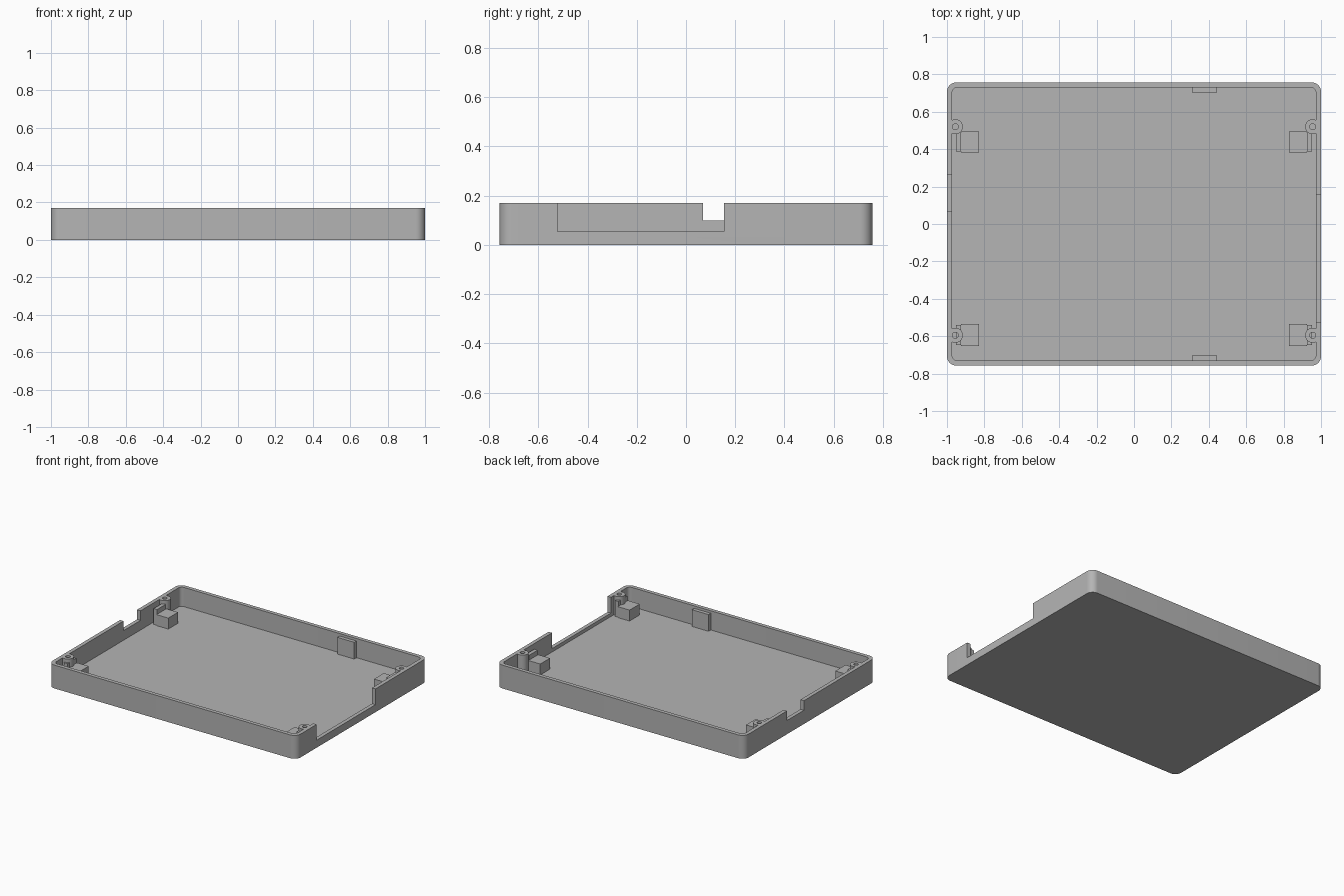
import bpy, bmesh, math

cube = bpy.data.objects.get("Cube")
if cube:
    bpy.data.objects.remove(cube, do_unlink=True)

grey = bpy.data.materials.new("plain grey")
grey.use_nodes = True
grey.diffuse_color = (0.46, 0.46, 0.46, 1)
grey.node_tree.nodes["Principled BSDF"].inputs["Base Color"].default_value = (0.46, 0.46, 0.46, 1)

HX, HY, HEIGHT = 1.0, 0.757, 0.17
WALL, FLOOR = 0.028, 0.03
POSTS = [(sx * 0.955, y) for sx in (-1, 1) for y in (0.52, -0.595)]


def prism(name, outline, z0, z1):
    """Extrude a closed outline from z0 to z1."""
    bm = bmesh.new()
    face = bm.faces.new([bm.verts.new((x, y, z0)) for x, y in outline])
    top = bmesh.ops.extrude_face_region(bm, geom=[face])["geom"]
    bmesh.ops.translate(bm, vec=(0, 0, z1 - z0),
                        verts=[v for v in top if isinstance(v, bmesh.types.BMVert)])
    bmesh.ops.recalc_face_normals(bm, faces=bm.faces)
    mesh = bpy.data.meshes.new(name)
    bm.to_mesh(mesh)
    bm.free()
    mesh.materials.append(grey)
    obj = bpy.data.objects.new(name, mesh)
    bpy.context.collection.objects.link(obj)
    return obj


def rounded(hx, hy, r, steps=10):
    pts = []
    for i, (sx, sy) in enumerate([(1, 1), (-1, 1), (-1, -1), (1, -1)]):
        for k in range(steps + 1):
            a = (i + k / steps) * math.pi / 2
            pts.append((sx * (hx - r) + r * math.cos(a), sy * (hy - r) + r * math.sin(a)))
    return pts


def circle(cx, cy, r, n=32):
    return [(cx + r * math.cos(k * math.tau / n), cy + r * math.sin(k * math.tau / n))
            for k in range(n)]


def box(name, xs, ys, zs):
    (x0, x1), (y0, y1) = sorted(xs), sorted(ys)
    return prism(name, [(x0, y0), (x1, y0), (x1, y1), (x0, y1)], *zs)


def combine(target, tool, operation):
    """Apply a boolean and discard the tool."""
    mod = target.modifiers.new("combine", "BOOLEAN")
    mod.operation, mod.solver, mod.object = operation, "EXACT", tool
    bpy.context.view_layer.objects.active = target
    bpy.ops.object.modifier_apply(modifier=mod.name)
    bpy.data.objects.remove(tool, do_unlink=True)


# Open tray with rounded corners
tray = prism("tray", rounded(HX, HY, 0.05), 0, HEIGHT)
combine(tray, prism("cavity", rounded(HX - WALL, HY - WALL, 0.025), FLOOR, 0.3), "DIFFERENCE")

# Screw posts merged into the side walls, with blind holes
for x, y in POSTS:
    combine(tray, prism("post", circle(x, y, 0.04), 0.01, HEIGHT), "UNION")
for x, y in POSTS:
    combine(tray, prism("hole", circle(x, y, 0.016, 20), 0.05, 0.3), "DIFFERENCE")

# Long opening in the +x wall, small notch in the -x wall
combine(tray, box("opening", (HX - WALL - 0.001, 1.1), (-0.523, 0.155), (0.055, 0.3)), "DIFFERENCE")
combine(tray, box("notch", (-1.1, -HX + WALL + 0.001), (0.07, 0.265), (0.1, 0.3)), "DIFFERENCE")

# Ledge blocks with a taller back plate beside each post
for sx, side in ((1, "left"), (-1, "right")):
    for end, ys in (("back", (0.382, 0.494)), ("front", (-0.652, -0.535))):
        box(f"{end}_{side}_ledge", (sx * 0.83, sx * 0.925), ys, (0.02, 0.11))
        box(f"{end}_{side}_ledge_plate", (sx * 0.925, sx * 0.952),
            (ys[0] + 0.006, ys[1] - 0.006), (0.02, 0.145))

# Locating tabs on the front and back walls
for sy, end in ((1, "back"), (-1, "front")):
    box(f"{end}_tab", (0.31, 0.445), (sy * 0.703, sy * 0.735), (0.02, 0.152))

# Smooth the round corners and posts, keeping edges sharp
bpy.ops.object.select_all(action="DESELECT")
tray.select_set(True)
bpy.context.view_layer.objects.active = tray
bpy.ops.object.shade_smooth_by_angle(angle=math.radians(30))
